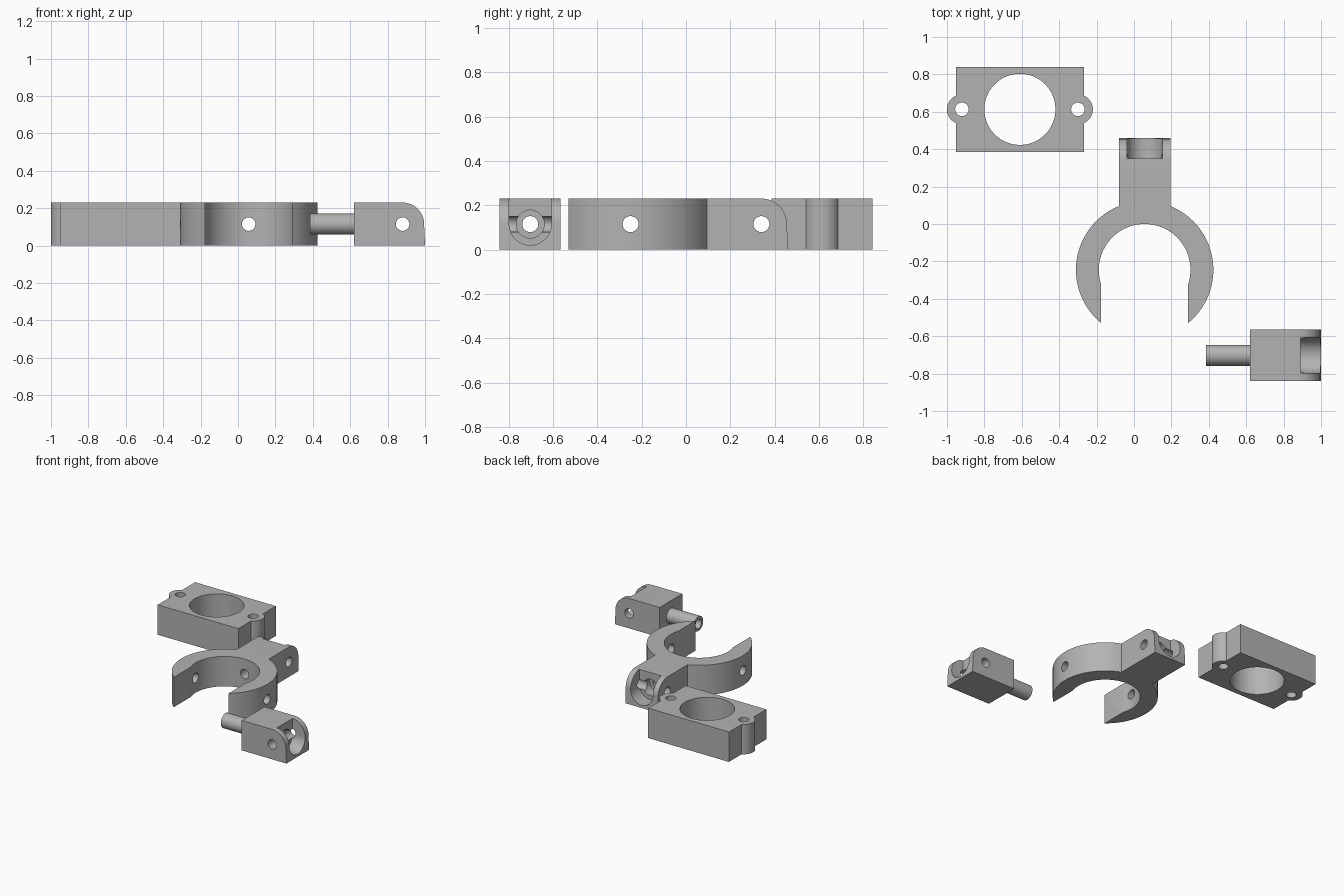
import bpy, bmesh, math
from mathutils import Matrix, Vector

if "Cube" in bpy.data.objects:
    bpy.data.objects.remove(bpy.data.objects["Cube"])

H = 0.23          # common thickness
MID = H / 2
BORE = 0.036      # screw hole radius

grey = bpy.data.materials.new("plain grey")
grey.diffuse_color = (0.45, 0.45, 0.45, 1)
grey.use_nodes = True
grey.node_tree.nodes["Principled BSDF"].inputs["Base Color"].default_value = grey.diffuse_color


def prism(name, points, axis, lo, hi):
    """Extrude a closed profile along an axis: (x,y) along z or (x,z) along y."""
    bm = bmesh.new()
    place = (lambda p: (p[0], p[1], lo)) if axis == 'z' else (lambda p: (p[0], lo, p[1]))
    face = bm.faces.new([bm.verts.new(place(p)) for p in points])
    ext = bmesh.ops.extrude_face_region(bm, geom=[face])
    move = Vector((0, 0, hi - lo)) if axis == 'z' else Vector((0, hi - lo, 0))
    bmesh.ops.translate(bm, vec=move, verts=[v for v in ext['geom'] if isinstance(v, bmesh.types.BMVert)])
    bmesh.ops.recalc_face_normals(bm, faces=bm.faces)
    me = bpy.data.meshes.new(name)
    bm.to_mesh(me)
    bm.free()
    me.materials.append(grey)
    ob = bpy.data.objects.new(name, me)
    bpy.context.collection.objects.link(ob)
    return ob


def box(name, x0, x1, y0, y1, z0=0.0, z1=H):
    return prism(name, [(x0, y0), (x1, y0), (x1, y1), (x0, y1)], 'z', z0, z1)


def rod(name, r, axis, center, lo, hi, n=64):
    """Cylinder along an axis; center holds the other two coordinates in xyz order."""
    pts = [(r * math.cos(2 * math.pi * i / n), r * math.sin(2 * math.pi * i / n)) for i in range(n)]
    ob = prism(name, pts, 'z', lo, hi)
    a, b = center
    if axis == 'x':
        m = Matrix.Translation((0, a, b)) @ Matrix.Rotation(math.pi / 2, 4, 'Y')
    elif axis == 'y':
        m = Matrix.Translation((a, 0, b)) @ Matrix.Rotation(-math.pi / 2, 4, 'X')
    else:
        m = Matrix.Translation((a, b, 0))
    ob.data.transform(m)
    return ob


def combine(target, others, op):
    """Apply booleans and remove the helper objects."""
    for o in others:
        bpy.context.view_layer.objects.active = target
        mod = target.modifiers.new("bool", 'BOOLEAN')
        mod.operation, mod.solver, mod.object = op, 'EXACT', o
        bpy.ops.object.modifier_apply(modifier=mod.name)
        bpy.data.objects.remove(o, do_unlink=True)


def hinge_lug(name, x0, end, half=0.1375):
    """Block along x whose free end has a rounded top edge."""
    cx = end - 0.12
    prof = [(x0, 0), (end, 0)]
    prof += [(cx + MID * math.cos(i * math.pi / 32), MID + MID * math.sin(i * math.pi / 32)) for i in range(17)]
    prof += [(x0, H)]
    return prism(name, prof, 'y', -half, half)


def hinge_cutters(end, bore_start):
    """Open U pocket, cross pin hole, stepped recess and lengthwise bore."""
    back = end - 0.11
    return [
        rod("pocket_round", 0.095, 'x', (0, MID), back, end + 0.1),
        box("pocket_slot", back, end + 0.1, -0.095, 0.095, MID, H + 0.1),
        rod("pin_hole", BORE, 'y', (end - 0.12, MID), -0.3, 0.3),
        rod("recess", 0.063, 'x', (0, MID), end - 0.19, end),
        rod("bore", BORE, 'x', (0, MID), bore_start, end),
    ]


def finish(ob):
    bpy.ops.object.select_all(action='DESELECT')
    ob.select_set(True)
    bpy.context.view_layer.objects.active = ob
    bpy.ops.object.shade_smooth_by_angle(angle=math.radians(30))


# Mounting plate with a large opening and two screw ears
PX, PY = -0.61, 0.613
plate = box("mounting_plate", PX - 0.343, PX + 0.343, PY - 0.228, 0.84)
ears = [PX - 0.31, PX + 0.31]
combine(plate, [rod("ear", 0.08, 'z', (x, PY), 0, H) for x in ears], 'UNION')
combine(plate, [rod("opening", 0.19, 'z', (PX, PY), -0.1, H + 0.1, 96)]
        + [rod("ear_hole", BORE, 'z', (x, PY), -0.1, H + 0.1) for x in ears], 'DIFFERENCE')
finish(plate)

# Open ring clamp with a hinge stem pointing backwards
CX, CY = 0.057, -0.245
clamp = rod("ring_clamp", 0.3675, 'z', (CX, CY), 0, H, 128)
turn = Matrix.Translation((CX, 0, 0)) @ Matrix.Rotation(math.pi / 2, 4, 'Z')
stem = hinge_lug("stem", 0.03, 0.46)
cuts = hinge_cutters(0.46, -0.15)
for o in [stem] + cuts:
    o.data.transform(turn)
combine(clamp, [stem], 'UNION')
combine(clamp, [
    rod("ring_opening", 0.245, 'z', (CX, CY), -0.1, H + 0.1, 96),
    box("mouth", CX - 0.2325, CX + 0.2325, -0.8, CY, -0.1, H + 0.1),
    rod("side_holes", BORE, 'x', (CY - 0.005, MID), -0.6, 0.7),
] + cuts, 'DIFFERENCE')
finish(clamp)

# Hinge block with a hollow round shaft
block = hinge_lug("hinge_block", 0.62, 1.0)
combine(block, [rod("shaft", 0.056, 'x', (0, MID), 0.385, 0.68)], 'UNION')
combine(block, hinge_cutters(1.0, 0.3), 'DIFFERENCE')
block.data.transform(Matrix.Translation((0, -0.7025, 0)))
finish(block)
